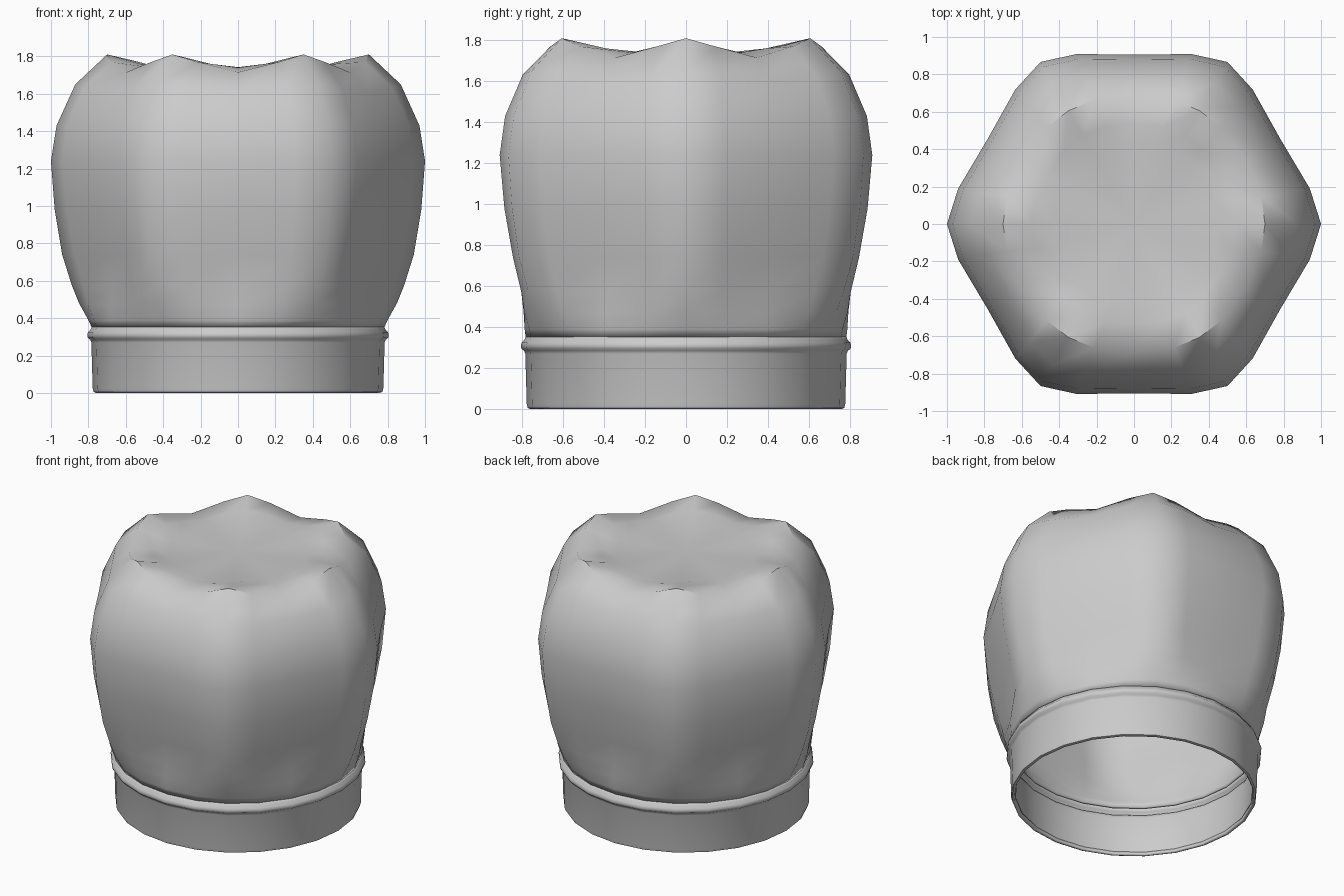
import bpy, bmesh
from math import radians, sin, cos

if "Cube" in bpy.data.objects:
    bpy.data.objects.remove(bpy.data.objects["Cube"])

LOBES = 6


def shell(name, rows, cap_z=None, thickness=0.025):
    """Six-lobed lathe. Row: lobe radius, lobe z, valley radius, valley z, angle of shoulder."""
    bm = bmesh.new()
    rings = []
    for r0, z0, r1, z1, sh in rows:
        ring = []
        for k in range(LOBES):
            # ridge, shoulder, valley, shoulder
            for a, w in ((0, 1), (sh, .57), (30, 0), (60 - sh, .57)):
                t = radians(60 * k + a)
                r, z = r1 + (r0 - r1) * w, z1 + (z0 - z1) * w
                ring.append(bm.verts.new((r * cos(t), r * sin(t), z)))
        rings.append(ring)
    n = LOBES * 4
    for a, b in zip(rings, rings[1:]):
        for i in range(n):
            j = (i + 1) % n
            bm.faces.new((a[i], a[j], b[j], b[i]))
    if cap_z is not None:
        c = bm.verts.new((0, 0, cap_z))
        for i in range(n):
            bm.faces.new((rings[-1][i], rings[-1][(i + 1) % n], c))
    mesh = bpy.data.meshes.new(name)
    bm.to_mesh(mesh)
    bm.free()
    ob = bpy.data.objects.new(name, mesh)
    bpy.context.collection.objects.link(ob)
    sol = ob.modifiers.new("thickness", 'SOLIDIFY')
    sol.thickness = thickness
    sol.offset = -1
    bpy.ops.object.select_all(action='DESELECT')
    ob.select_set(True)
    bpy.context.view_layer.objects.active = ob
    bpy.ops.object.shade_smooth_by_angle(angle=radians(50))
    return ob


# Round head band with the raised bead along its upper edge
band = [(.758, 0), (.772, .006), (.777, .025), (.784, .27), (.79, .285),
        (.803, .295), (.806, .31), (.802, .325), (.788, .34), (.782, .355)]
shell("head_band", [(r, z, r, z, 15) for r, z in band])

# Puffed crown: pinched above the band, swelling to six lobes, flat sunken top
crown = [
    (.782, .35, .782, .35, 15),
    (.80, .39, .787, .39, 14),
    (.85, .48, .792, .47, 13),
    (.89, .58, .785, .56, 12),
    (.94, .74, .825, .74, 11.4),
    (.98, .98, .875, .98, 11.4),
    (1.0, 1.24, .905, 1.24, 11.4),
    (.97, 1.43, .88, 1.43, 11.4),
    (.87, 1.65, .80, 1.61, 11.4),
    (.70, 1.81, .69, 1.715, 12),
    (.55, 1.775, .53, 1.74, 14),
    (.44, 1.742, .44, 1.742, 15),
]
shell("puffed_crown", crown, cap_z=1.74)
